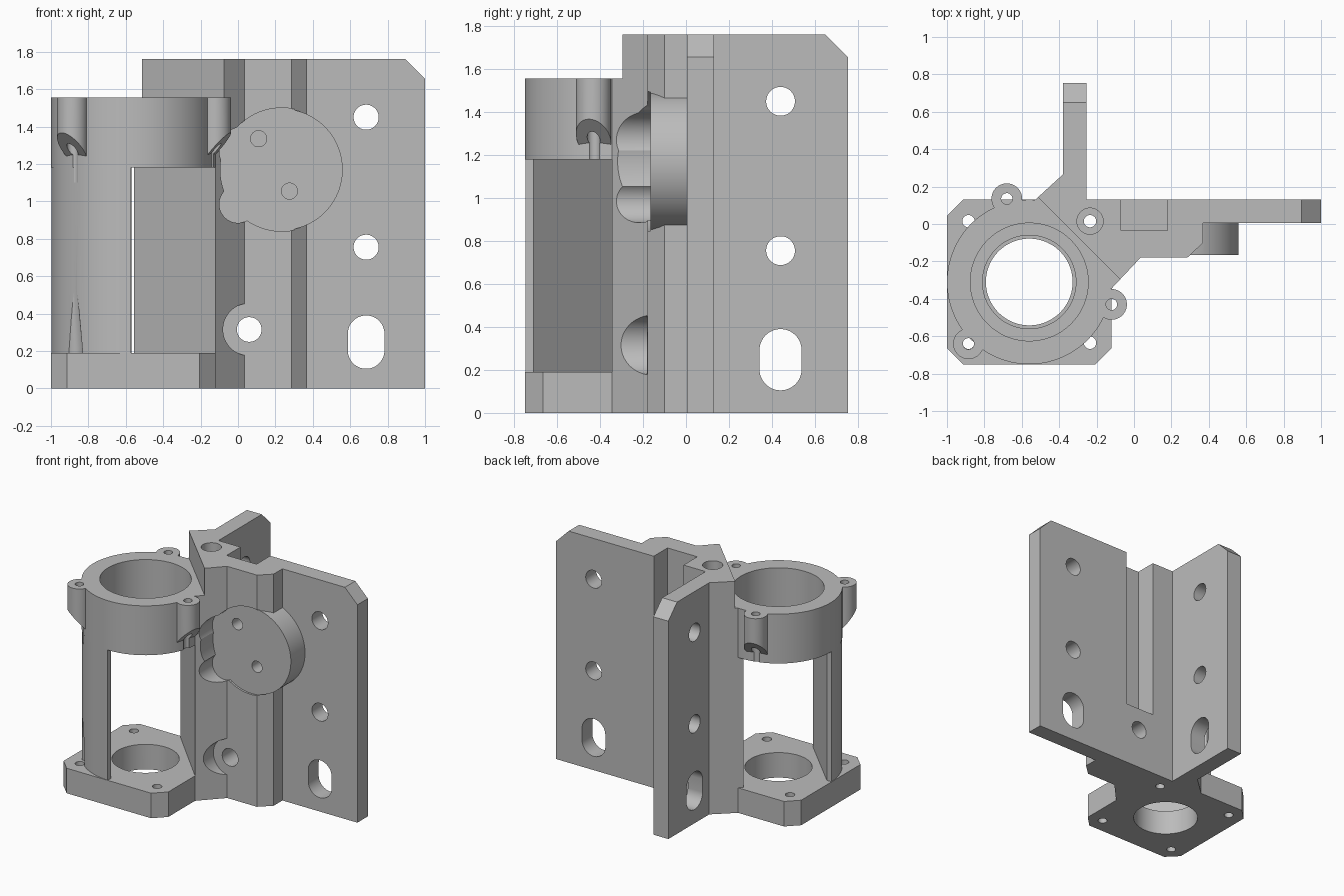
import bpy, bmesh, math
from mathutils import Vector

cube = bpy.data.objects.get("Cube")
if cube:
    bpy.data.objects.remove(cube, do_unlink=True)

grey = bpy.data.materials.new("plain grey")
grey.use_nodes = True
grey.diffuse_color = (0.5, 0.5, 0.5, 1)
for node in grey.node_tree.nodes:
    if node.type == 'BSDF_PRINCIPLED':
        node.inputs["Base Color"].default_value = grey.diffuse_color

TOP, RING_TOP, RING_LOW, BASE = 1.76, 1.555, 1.18, 0.19
CX, CY, R = -0.56, -0.31, 0.44      # motor axis and ring radius
PITCH = 0.325                       # half spacing of the motor screws


def circle(x, y, r, stretch=0.0, n=64):
    """Circle outline; stretch pulls it into a vertical slot."""
    pts = []
    for i in range(n):
        a = math.tau * (i + 0.5) / n
        pts.append((x + r * math.cos(a), y + r * math.sin(a) + math.copysign(stretch, math.sin(a))))
    return pts


def prism(name, pts, lo, hi, axis='z', bottom=None):
    """Extrude an outline along an axis; bottom(a, b) may slant the low end."""
    place = {'z': lambda a, b, c: (a, b, c),
             'y': lambda a, b, c: (a, c, b),
             'x': lambda a, b, c: (c, a, b)}[axis]
    bm = bmesh.new()
    low = [bm.verts.new(place(a, b, bottom(a, b) if bottom else lo)) for a, b in pts]
    high = [bm.verts.new(place(a, b, hi)) for a, b in pts]
    bm.faces.new(low)
    bm.faces.new(high)
    for i in range(len(pts)):
        j = (i + 1) % len(pts)
        bm.faces.new((low[i], low[j], high[j], high[i]))
    bmesh.ops.recalc_face_normals(bm, faces=bm.faces)
    mesh = bpy.data.meshes.new(name)
    bm.to_mesh(mesh)
    bm.free()
    mesh.materials.append(grey)
    ob = bpy.data.objects.new(name, mesh)
    bpy.context.collection.objects.link(ob)
    return ob


def rect(x0, y0, x1, y1):
    return [(x0, y0), (x1, y0), (x1, y1), (x0, y1)]


# Corner body with two wings
bracket = prism("motor_bracket", [
    (-0.555, 0.105), (-0.38, 0.265), (-0.38, 0.755), (-0.255, 0.755),
    (-0.255, 0.13), (1, 0.13), (1, 0.005), (0.37, 0.005), (0.37, -0.1),
    (0.285, -0.18), (0.035, -0.18), (-0.12, -0.345)], 0, TOP)


def combine(tool, operation):
    mod = bracket.modifiers.new("step", 'BOOLEAN')
    mod.operation, mod.object, mod.solver = operation, tool, 'EXACT'
    bpy.context.view_layer.objects.active = bracket
    bpy.ops.object.modifier_apply(modifier=mod.name)
    bpy.data.objects.remove(tool, do_unlink=True)


def add(*args, **kw):
    combine(prism("part", *args, **kw), 'UNION')


def cut(*args, **kw):
    combine(prism("cutter", *args, **kw), 'DIFFERENCE')


# Body steps back diagonally above the ring
cut([(-0.72, 0.35), (0.13, -0.5), (-0.5, -0.9), (-1.2, -0.2)], RING_TOP, 2)

# Recess around the round boss and its side lobes
for x, z, r in [(0.235, 1.17, 0.33), (0.0, 0.985, 0.1), (0.03, 1.27, 0.13)]:
    cut(circle(x, z, r), -0.6, -0.165, 'y')
cut(circle(0.06, 0.315, 0.14), -0.6, -0.181, 'y')

# Round boss on the wide wing
add(circle(0.235, 1.17, 0.325), -0.165, 0.06, 'y')

# Base plate with chamfered corners
c = 0.085
add([(CX + sx * (R - dx), CY + sy * (R - dy))
     for sx, sy, dx, dy in [(-1, -1, 0, c), (-1, -1, c, 0), (1, -1, c, 0), (1, -1, 0, c),
                            (1, 1, 0, c), (1, 1, c, 0), (-1, 1, c, 0), (-1, 1, 0, c)]], 0, BASE)

# Corner leg between base and ring
arc = [math.radians(181.5 + 87 * i / 20) for i in range(21)]
add([(CX + 0.438 * math.cos(a), CY + 0.438 * math.sin(a)) for a in arc]
    + [(CX - 0.01, CY - 0.4), (CX - 0.4, CY - 0.01)], BASE - 0.05, RING_LOW + 0.05)

# Bearing ring
add(circle(CX, CY, R, n=96), RING_LOW, RING_TOP)

# Screw lugs with slanted undersides
lugs = [(-0.68, 0.135), (-0.885, -0.64), (-0.12, -0.43)]
for x, y in lugs:
    out = Vector((x - CX, y - CY)).normalized()
    add(circle(x, y, 0.082), 0, RING_TOP,
        bottom=lambda a, b: 1.275 + 1.12 * out.dot((a - x, b - y)))

# Bearing seat, lip and motor opening
cut(circle(CX, CY, 0.315, n=96), RING_LOW + 0.08, 1.7)
cut(circle(CX, CY, 0.25), 0.6, 1.4)
cut(circle(CX, CY, 0.232), -0.1, 0.5)
for x, y in lugs:
    cut(circle(x, y, 0.03, n=32), 1.1, 1.7)

# Motor screw holes, with driver access through the body
for sx in (-1, 1):
    for sy in (-1, 1):
        cut(circle(CX + sx * PITCH, CY + sy * PITCH, 0.033, n=32), -0.1, BASE + 0.02)
cut(circle(CX + PITCH, CY + PITCH, 0.07), BASE, 2)

# Tapered driver groove up the leg
bpy.ops.mesh.primitive_cone_add(vertices=32, radius1=0.058, radius2=0.02, depth=0.37,
                                location=(CX - PITCH, CY - PITCH, BASE + 0.185))
combine(bpy.context.object, 'DIFFERENCE')

# Nut slot in the back and the clamp screw hole
cut(rect(-0.07, -0.035, 0.18, 0.3), 0.49, 2)
cut(circle(0.06, 0.315, 0.066), -0.5, 0.4, 'y')

# Blind screw holes in the boss
for x, z in [(0.11, 1.335), (0.275, 1.055)]:
    cut(circle(x, z, 0.043, n=32), -0.4, -0.065, 'y')

# Holes, slot and corner chamfer on each wing
for axis, mid, end, lo, hi in [('y', 0.685, 1.0, -0.2, 0.4), ('x', 0.44, 0.755, -0.6, 0.0)]:
    for z in (1.45, 0.755):
        cut(circle(mid, z, 0.067), lo, hi, axis)
    cut(circle(mid, 0.2475, 0.098, stretch=0.0445), lo, hi, axis)
    cut([(end - 0.205, TOP + 0.1), (end + 0.1, TOP - 0.205), (end + 0.1, TOP + 0.1)], lo, hi, axis)

# One material, smooth curves with crisp edges
bracket.data.materials.clear()
bracket.data.materials.append(grey)
bpy.ops.object.select_all(action='DESELECT')
bracket.select_set(True)
bpy.context.view_layer.objects.active = bracket
bpy.ops.object.shade_smooth_by_angle(angle=math.radians(30))
